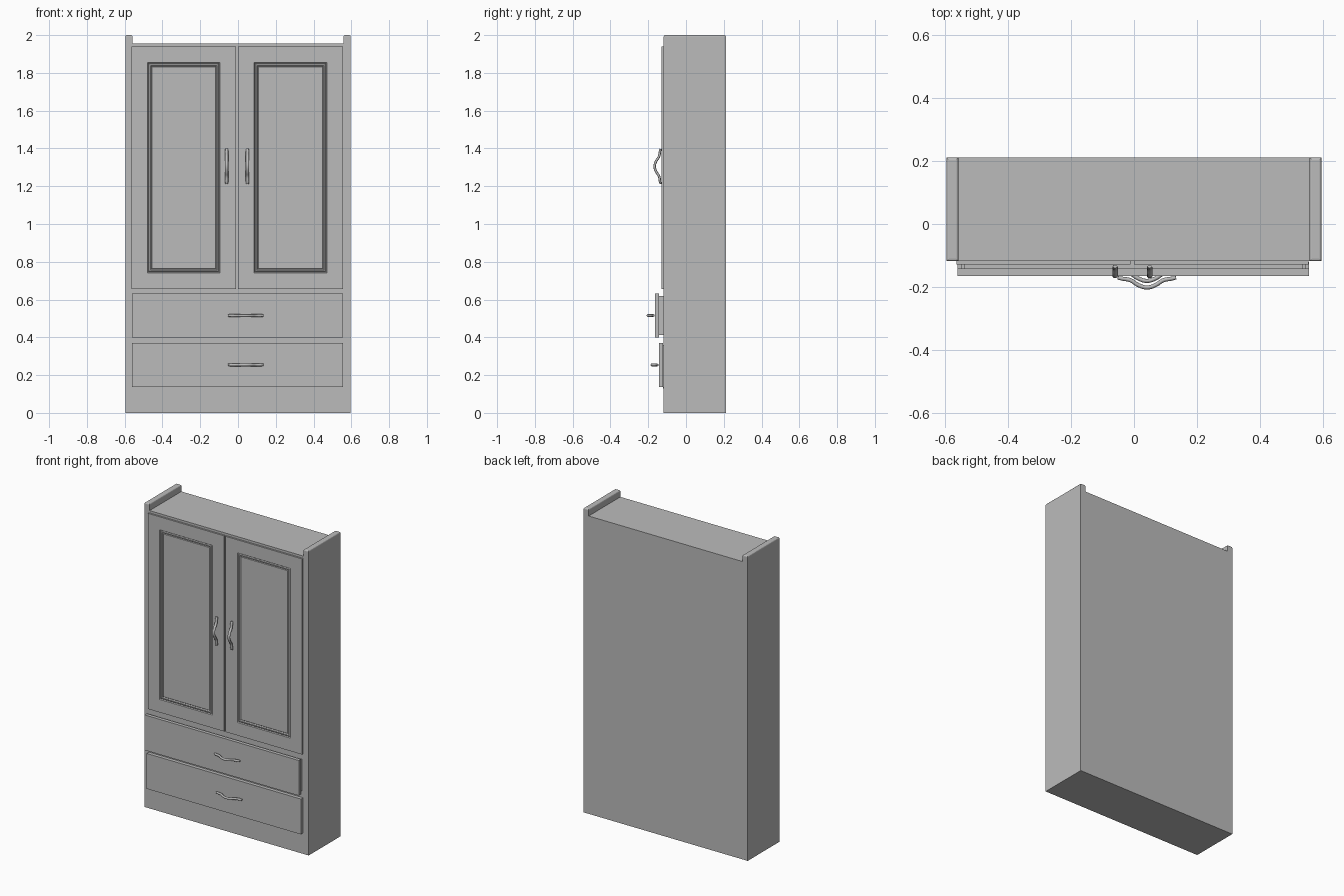
import bpy, bmesh
from mathutils import Vector

cube = bpy.data.objects.get("Cube")
if cube:
    bpy.data.objects.remove(cube, do_unlink=True)

grey = bpy.data.materials.new("plain_grey")
grey.use_nodes = True
grey.diffuse_color = (0.5, 0.5, 0.5, 1)
grey.node_tree.nodes["Principled BSDF"].inputs["Base Color"].default_value = grey.diffuse_color


def box(name, x, y, z, shape=None):
    """Box from (min, max) ranges; shape may edit its bmesh."""
    bm = bmesh.new()
    bmesh.ops.create_cube(bm, size=1)
    lo, hi = (Vector(v) for v in zip(x, y, z))
    for v in bm.verts:
        v.co = (lo + hi) / 2 + v.co * (hi - lo)
    if shape:
        shape(bm)
    mesh = bpy.data.meshes.new(name)
    bm.to_mesh(mesh)
    bm.free()
    mesh.materials.append(grey)
    obj = bpy.data.objects.new(name, mesh)
    bpy.context.collection.objects.link(obj)
    return obj


def round_top(bm):
    top = max(v.co.z for v in bm.verts)
    edges = [e for e in bm.edges if all(v.co.z > top - 0.001 for v in e.verts)]
    bmesh.ops.bevel(bm, geom=edges, offset=0.008, segments=3, profile=0.5, affect='EDGES')


def moulded_panel(bm):
    bm.normal_update()
    face = min(bm.faces, key=lambda f: f.calc_center_median().y)
    # stile width, then the steps of the moulding
    for width, depth in ((0.085, 0), (0.004, -0.006), (0.005, 0.004),
                         (0.006, 0), (0.005, -0.006), (0.003, 0.003)):
        bmesh.ops.inset_region(bm, faces=[face], thickness=width, depth=depth,
                               use_even_offset=True)


def handle(name, centre, upright):
    """Wavy pull; centre lies on the surface it is fixed to."""
    half = [(0.093, 0.006), (0.078, 0.009), (0.052, 0.014), (0.028, 0.029)]
    points = [(-a, d) for a, d in half] + [(0, 0.037)] + [(a, d) for a, d in reversed(half)]
    section = bpy.data.curves.new(name + "_section", 'CURVE')
    curve = bpy.data.curves.new(name, 'CURVE')
    curve.dimensions = '3D'
    curve.bevel_depth = 0.0065
    curve.bevel_resolution = 2
    curve.resolution_u = 4
    curve.use_fill_caps = True
    spline = curve.splines.new('BEZIER')
    spline.bezier_points.add(len(points) - 1)
    for p, (along, out) in zip(spline.bezier_points, points):
        p.co = (0, -out, along) if upright else (along, -out, 0)
        p.handle_left_type = p.handle_right_type = 'AUTO'
        p.radius = 0.8 if abs(along) > 0.09 else 1
    bpy.data.curves.remove(section)
    temp = bpy.data.objects.new(name + "_path", curve)
    bpy.context.collection.objects.link(temp)
    bpy.context.view_layer.update()
    mesh = bpy.data.meshes.new_from_object(temp.evaluated_get(bpy.context.evaluated_depsgraph_get()))
    bpy.data.objects.remove(temp, do_unlink=True)
    # widen the section across the pull
    for v in mesh.vertices:
        if upright:
            v.co.x *= 1.4
        else:
            v.co.z *= 1.2
    mesh.materials.clear()
    mesh.materials.append(grey)
    mesh.shade_smooth()
    obj = bpy.data.objects.new(name, mesh)
    obj.location = centre
    bpy.context.collection.objects.link(obj)


FRONT, BACK = -0.118, 0.211

# Carcass and rounded side panels
box("carcass", (-0.559, 0.559), (FRONT, BACK), (0, 1.955))
for side, x in (("right", (-0.596, -0.559)), ("left", (0.559, 0.596))):
    box(side + "_side_panel", x, (FRONT, BACK), (0, 2), round_top)

# Doors with moulded panels
for side, x, pull in (("right", (-0.564, -0.011), -0.06), ("left", (0, 0.555), 0.05)):
    box(side + "_door", x, (-0.129, FRONT), (0.656, 1.94), moulded_panel)
    handle(side + "_door_handle", (pull, -0.129, 1.305), True)

# Drawers: front board, box sides and floor; the upper one stands slightly open
for level, face, z in (("lower", -0.144, (0.138, 0.37)), ("upper", -0.165, (0.4, 0.631))):
    inner = face + 0.023
    box(level + "_drawer_front", (-0.562, 0.557), (face, inner), z)
    if level == "upper":
        floor = z[0] + 0.012
        for side, x in (("right", (-0.55, -0.538)), ("left", (0.535, 0.547))):
            box(level + "_drawer_" + side, x, (inner, FRONT), (floor, z[1] - 0.012))
        box(level + "_drawer_floor", (-0.538, 0.535), (inner, FRONT), (floor, floor + 0.012))
    else:
        box(level + "_drawer_back", (-0.55, 0.547), (inner, FRONT), (z[0] - 0.008, z[1] - 0.01))
    handle(level + "_drawer_handle", (0.041, face, sum(z) / 2), False)
